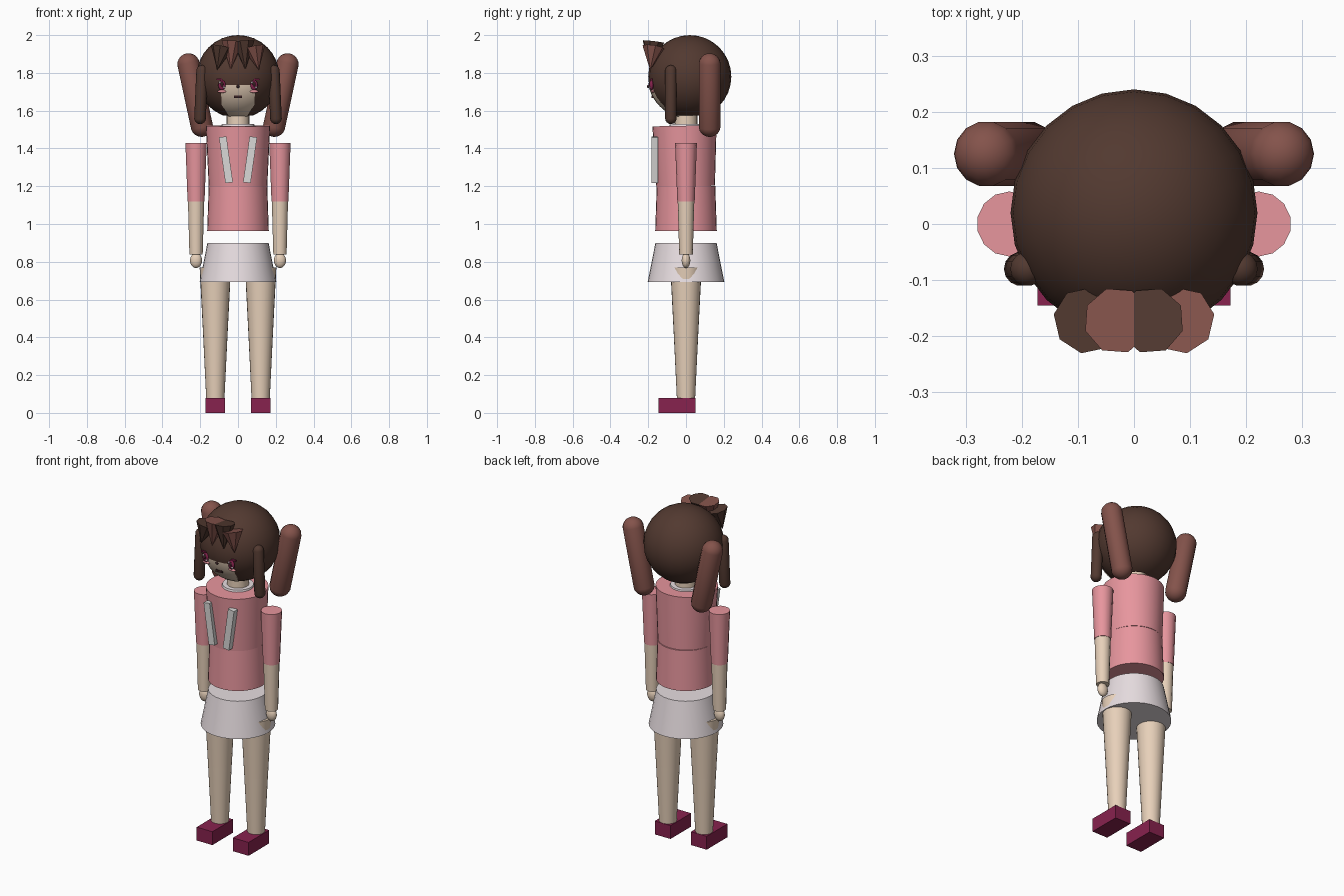
import bpy, bmesh
from mathutils import Vector, Matrix

cube = bpy.data.objects.get("Cube")
if cube:
    bpy.data.objects.remove(cube, do_unlink=True)


def material(name, r, g, b):
    linear = [((c / 255 + 0.055) / 1.055) ** 2.4 for c in (r, g, b)] + [1]
    m = bpy.data.materials.new(name)
    m.use_nodes = True
    m.diffuse_color = linear
    m.node_tree.nodes["Principled BSDF"].inputs["Base Color"].default_value = linear
    return m


SKIN = material("skin", 232, 209, 186)
DARK_HAIR = material("dark brown hair", 82, 57, 48)
LIGHT_HAIR = material("reddish brown hair", 132, 83, 75)
PINK = material("pink shirt", 232, 150, 158)
WHITE = material("pale skirt", 232, 222, 225)
GREY = material("light grey strap", 218, 216, 215)
MAGENTA = material("magenta shoe", 135, 34, 78)
BLACK = material("dark mouth", 60, 35, 38)


def finish(bm, name, mat, smooth=True):
    mesh = bpy.data.meshes.new(name)
    bm.to_mesh(mesh)
    bm.free()
    ob = bpy.data.objects.new(name, mesh)
    bpy.context.collection.objects.link(ob)
    mesh.materials.append(mat)
    if smooth:
        bpy.ops.object.select_all(action='DESELECT')
        ob.select_set(True)
        bpy.context.view_layer.objects.active = ob
        bpy.ops.object.shade_smooth_by_angle(angle=0.7)
    return ob


def along(p, q):
    """Matrix that puts local z along p to q, centred between them."""
    d = Vector(q) - Vector(p)
    rot = d.to_track_quat('Z', 'Y').to_matrix().to_4x4()
    return Matrix.Translation((Vector(p) + Vector(q)) / 2) @ rot, d.length


def cone(name, p, q, r1, r2, mat, sides=24, smooth=True):
    bm = bmesh.new()
    mtx, length = along(p, q)
    bmesh.ops.create_cone(bm, cap_ends=True, segments=sides, radius1=r1,
                          radius2=r2, depth=length, matrix=mtx)
    return finish(bm, name, mat, smooth)


def capsule(name, p, q, r, mat):
    bm = bmesh.new()
    mtx, length = along(p, q)
    bmesh.ops.create_uvsphere(bm, u_segments=14, v_segments=11, radius=r)
    for v in bm.verts:
        v.co.z += length / 2 if v.co.z > 0 else -length / 2
    bm.transform(mtx)
    return finish(bm, name, mat)


def ball(name, centre, size, mat, cuts=(), u=16, v=10):
    """Ellipsoid, optionally trimmed by (point, outward normal) planes."""
    bm = bmesh.new()
    bmesh.ops.create_uvsphere(bm, u_segments=u, v_segments=v, radius=1,
                              matrix=Matrix.Translation(centre) @ Matrix.Diagonal((*size, 1)))
    for point, normal in cuts:
        bmesh.ops.bisect_plane(bm, geom=bm.verts[:] + bm.edges[:] + bm.faces[:],
                               plane_co=point, plane_no=normal, clear_outer=True)
    return finish(bm, name, mat)


def box(name, centre, size, mat, rot=Matrix()):
    bm = bmesh.new()
    bmesh.ops.create_cube(bm, size=1, matrix=Matrix.Translation(centre) @ rot
                          @ Matrix.Diagonal((*size, 1)))
    return finish(bm, name, mat, False)


# Head: hair shell, face patch set in its front, neck
HEAD = (0, 0.02, 1.78)
ball("hair", HEAD, (0.22,) * 3, DARK_HAIR, [((0, 0, 1.575), (0, 0, -1))], 24, 16)
face_cuts = [((0, 0, 1.737), (0, 0, 1)), ((0, -0.02, 0), (0, 1, 0))]
for s in (-1, 1):
    face_cuts += [((s * 0.092, 0, 1.73), (s, 0, -0.06)),
                  ((s * 0.08, 0, 1.62), (s, 0, -0.6))]
ball("face", HEAD, (0.2235,) * 3, SKIN, face_cuts, 32, 24)
cone("neck", (0, 0, 1.5), (0, 0, 1.62), 0.06, 0.06, SKIN)
box("mouth", (0, -0.177, 1.673), (0.042, 0.01, 0.012), BLACK)
ball("nose", (0, -0.2, 1.728), (0.009, 0.008, 0.008), BLACK, u=8, v=6)

# Fringe: inverted cones, alternating in colour
for i, (x, z) in enumerate([(-0.085, 1.935), (-0.03, 1.965), (0.03, 1.965), (0.085, 1.935)]):
    cone("fringe_lock_%d" % (i + 1), (x, -0.172, z), (x * 1.3, -0.19, 1.815),
         0.06, 0, LIGHT_HAIR if i % 2 else DARK_HAIR, 8, False)

# Torso, collar and skirt
cone("upper_shirt", (0, -0.002, 1.2), (0, -0.008, 1.52), 0.155, 0.17, PINK, 32)
cone("lower_shirt", (0, 0, 0.962), (0, 0, 1.2), 0.163, 0.155, PINK, 32)
cone("collar", (0, 0, 1.51), (0, 0, 1.53), 0.09, 0.085, WHITE)
cone("skirt", (0, 0, 0.692), (0, 0, 0.9), 0.203, 0.162, WHITE, 32)

# Paired parts
for side, s in (("right", -1), ("left", 1)):
    def pair(part):
        return side + "_" + part

    # Hair
    capsule(pair("pigtail"), (s * 0.262, 0.125, 1.845), (s * 0.192, 0.125, 1.52),
            0.059, LIGHT_HAIR)
    capsule(pair("side_lock"), (s * 0.19, -0.08, 1.81), (s * 0.201, -0.08, 1.56),
            0.031, DARK_HAIR)

    # Eye, lashes, highlights, cheek
    ball(pair("eye"), (s * 0.085, -0.183, 1.735), (0.02, 0.011, 0.027), MAGENTA)
    ball(pair("pupil"), (s * 0.085, -0.19, 1.74), (0.009, 0.008, 0.014), BLACK, u=8, v=6)
    for dx, dz in ((-0.011, 0.014), (0.011, -0.012)):
        ball(pair("eye_highlight"), (s * 0.085 + dx, -0.192, 1.735 + dz),
             (0.006, 0.005, 0.006), WHITE, u=8, v=6)
    box(pair("lash"), (s * 0.1, -0.183, 1.766), (0.03, 0.009, 0.008), MAGENTA)
    ball(pair("cheek"), (s * 0.085, -0.176, 1.702), (0.024, 0.009, 0.008), PINK)

    # Arm
    x = s * 0.222
    cone(pair("sleeve"), (x, 0, 1.12), (x, 0, 1.43), 0.046, 0.058, PINK, 14)
    cone(pair("forearm"), (x, 0, 0.838), (x, 0, 1.12), 0.036, 0.044, SKIN, 14)
    ball(pair("hand"), (x, 0, 0.807), (0.032, 0.023, 0.04), SKIN)

    # Shirt strap, leaning in towards the waist
    box(pair("strap"), (s * 0.064, -0.165, 1.34), (0.04, 0.034, 0.245), GREY,
        Matrix.Rotation(s * 0.14, 4, 'Y'))

    # Leg and shoe
    x = s * 0.12
    cone(pair("thigh"), (x, 0, 0.42), (x, 0, 0.77), 0.065, 0.083, SKIN)
    cone(pair("shin"), (x, 0, 0.07), (x, 0, 0.42), 0.048, 0.065, SKIN)
    box(pair("shoe"), (x, -0.048, 0.04), (0.104, 0.195, 0.08), MAGENTA)
